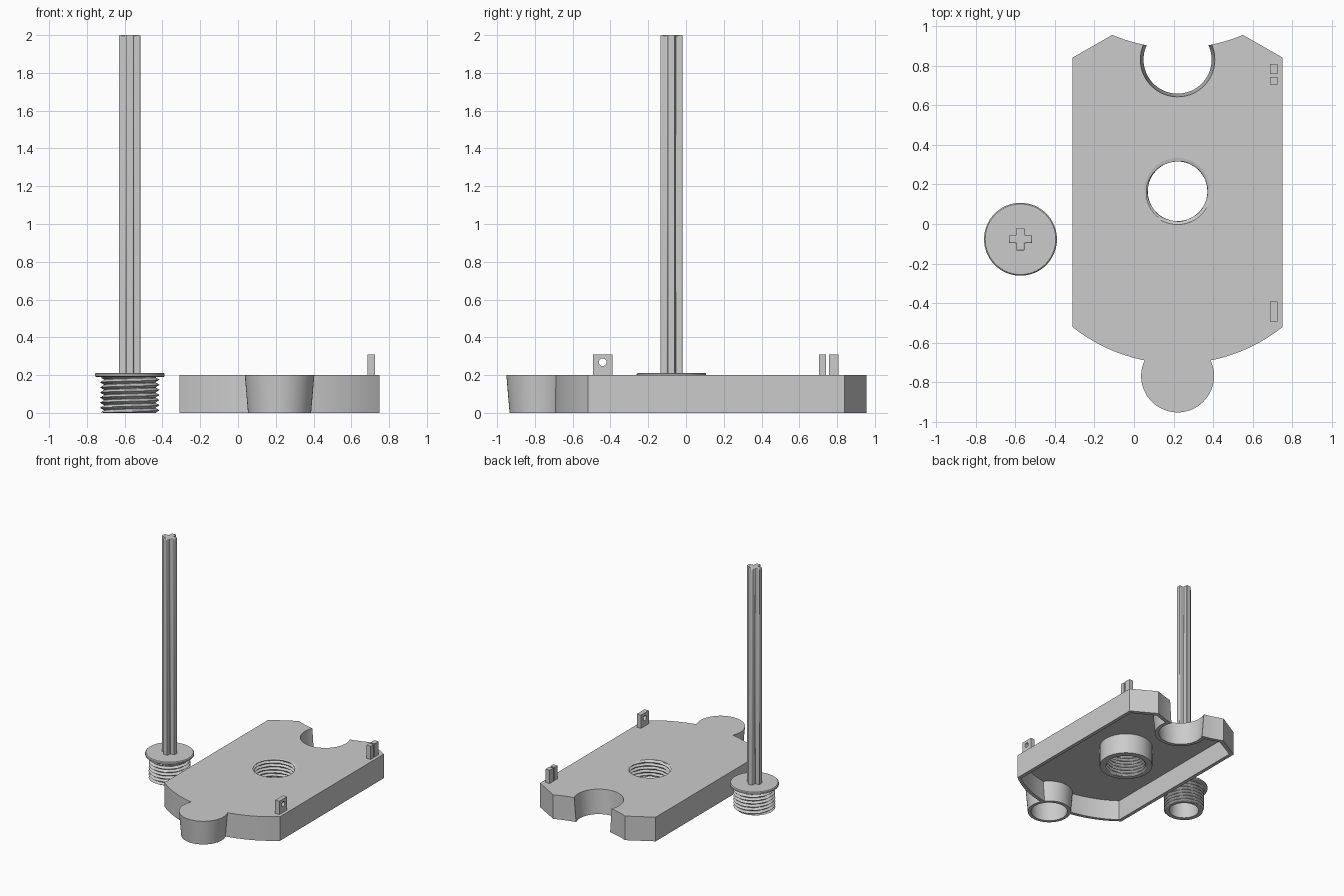
import bpy, bmesh, math
from mathutils import Matrix, Vector

cube = bpy.data.objects.get("Cube")
if cube:
    bpy.data.objects.remove(cube, do_unlink=True)

grey = bpy.data.materials.new("plain_grey")
grey.use_nodes = True
COLOR = (0.6, 0.6, 0.6, 1)
grey.diffuse_color = COLOR
grey.node_tree.nodes["Principled BSDF"].inputs["Base Color"].default_value = COLOR

CX = 0.22            # plate centre line
HEIGHT = 0.2         # plate height
WALL = 0.03
SEG = 72


def finish(name, bm):
    bmesh.ops.recalc_face_normals(bm, faces=bm.faces)
    mesh = bpy.data.meshes.new(name)
    bm.to_mesh(mesh)
    bm.free()
    obj = bpy.data.objects.new(name, mesh)
    bpy.context.collection.objects.link(obj)
    mesh.materials.append(grey)
    return obj


def prism(name, outline, z0, z1):
    bm = bmesh.new()
    base = bm.faces.new([bm.verts.new((x, y, z0)) for x, y in outline])
    top = bmesh.ops.extrude_face_region(bm, geom=[base])["geom"]
    moved = [v for v in top if isinstance(v, bmesh.types.BMVert)]
    bmesh.ops.translate(bm, verts=moved, vec=(0, 0, z1 - z0))
    return finish(name, bm)


def box(name, x, y, z):
    return prism(name, [(x[0], y[0]), (x[1], y[0]), (x[1], y[1]), (x[0], y[1])], *z)


def lathe(name, centre, profile, closed=True):
    """Spin (radius, z) points around a vertical axis."""
    bm = bmesh.new()
    verts = [bm.verts.new((r, 0, z)) for r, z in profile]
    pairs = list(zip(verts, verts[1:])) + ([(verts[-1], verts[0])] if closed else [])
    edges = [bm.edges.new(p) for p in pairs]
    bmesh.ops.spin(bm, geom=verts + edges, cent=(0, 0, 0), axis=(0, 0, 1),
                   angle=math.tau, steps=SEG, use_merge=True)
    bmesh.ops.remove_doubles(bm, verts=bm.verts, dist=1e-5)
    bmesh.ops.translate(bm, verts=bm.verts, vec=(*centre, 0))
    return finish(name, bm)


def cone(name, centre, r0, r1, z0, z1):
    return lathe(name, centre, [(0, z0), (r0, z0), (r1, z1), (0, z1)], closed=False)


def combine(obj, operation, *others):
    for other in others:
        mod = obj.modifiers.new("combine", "BOOLEAN")
        mod.operation, mod.object, mod.solver = operation, other, "EXACT"
        bpy.context.view_layer.objects.active = obj
        bpy.ops.object.modifier_apply(modifier=mod.name)
        bpy.data.objects.remove(other, do_unlink=True)


def thread(name, centre, r_in, r_out, z0, z1, end_r, inward):
    """Helical thread surface: a triangle wave winding up the axis."""
    pitch, rows = 0.027, 64
    bm = bmesh.new()
    grid = []
    for j in range(rows + 1):
        z = z0 + (z1 - z0) * j / rows
        ring = []
        for i in range(SEG):
            phase = (z / pitch - i / SEG) % 1
            r = r_in + (r_out - r_in) * (1 - abs(2 * phase - 1))
            if j in (0, rows):
                r = end_r
            a = math.tau * i / SEG
            ring.append(bm.verts.new((centre[0] + r * math.cos(a),
                                      centre[1] + r * math.sin(a), z)))
        grid.append(ring)
    for low, high in zip(grid, grid[1:]):
        for i in range(SEG):
            k = (i + 1) % SEG
            bm.faces.new((low[i], low[k], high[k], high[i]))
    obj = finish(name, bm)
    # Face the surface toward or away from the axis
    face = obj.data.polygons[0]
    outward = face.normal.dot(Vector((face.center.x - centre[0], face.center.y - centre[1], 0))) > 0
    if outward == inward:
        obj.data.flip_normals()
    return obj


def arc_y(x):
    return 0.147 - math.sqrt(0.852 ** 2 - (x - CX) ** 2)


def plate_outline(t):
    """Outline of the plate, moved inward by t."""
    half, shoulder, n = 0.53 - t, 0.33 - t * 0.4, 28
    front = [CX - half + 2 * half * i / n for i in range(n + 1)]
    back = [CX + shoulder - 2 * shoulder * i / n for i in range(n + 1)]
    points = [(x, arc_y(x) + t) for x in front]
    points.append((CX + half, 0.84 - t * 0.6))
    points += [(x, arc_y(x) + 1.593 - t) for x in back]
    points.append((CX - half, 0.84 - t * 0.6))
    return points


# Plate: hollow underneath, with a tapered tab, matching notch and boss
TAB, NOTCH, HOLE = (CX, -0.767), (CX, 0.83), (CX, 0.165)
plate = prism("plate", plate_outline(0), 0, HEIGHT)
combine(plate, "UNION", cone("tab", TAB, 0.167, 0.184, 0, HEIGHT))
cavity = prism("cavity", plate_outline(WALL), -0.05, HEIGHT - WALL)
combine(cavity, "DIFFERENCE",
        cone("tab_wall", TAB, 0.163, 0.188, -0.06, HEIGHT + 0.04),
        cone("notch_wall", NOTCH, 0.197, 0.222, -0.06, HEIGHT + 0.04),
        cone("boss", HOLE, 0.205, 0.205, -0.06, HEIGHT + 0.04))
combine(plate, "DIFFERENCE", cavity,
        cone("tab_cavity", TAB, 0.137, 0.154, -0.05, HEIGHT - WALL),
        cone("notch", NOTCH, 0.168, 0.192, -0.05, HEIGHT + 0.05),
        cone("bore", HOLE, 0.168, 0.168, -0.05, HEIGHT + 0.05))
hole_thread = thread("hole_thread", HOLE, 0.15, 0.168, 0, HEIGHT, 0.168, True)

# Two lugs on the plate edge: one drilled, one slotted
LUG_X, LUG_Z = (0.686, 0.724), (HEIGHT - 0.01, 0.31)
drilled_lug = box("drilled_lug", LUG_X, (-0.492, -0.39), LUG_Z)
pin = cone("pin_hole", (0, 0), 0.02, 0.02, -0.1, 0.1)
pin.data.transform(Matrix.Translation((0.705, -0.441, 0.268)) @ Matrix.Rotation(math.pi / 2, 4, "Y"))
combine(drilled_lug, "DIFFERENCE", pin)
slotted_lug = box("slotted_lug", LUG_X, (0.703, 0.807), LUG_Z)
combine(slotted_lug, "DIFFERENCE", box("slot", (0.6, 0.8), (0.742, 0.756), (HEIGHT, 0.4)))

# Threaded plug: hollow core under a rounded flange
PLUG = (-0.573, -0.077)
plug = lathe("plug", PLUG, [
    (0, 0.17), (0.11, 0.17), (0.115, 0), (0.137, 0), (0.137, 0.19), (0.178, 0.19),
    (0.184, 0.194), (0.184, 0.206), (0.178, 0.212), (0, 0.212)], closed=False)
plug_thread = thread("plug_thread", PLUG, 0.135, 0.158, 0, 0.19, 0.137, False)

# Cross-shaped post
ARM, RIB = 0.058, 0.02
quarter = [(ARM, -RIB), (ARM, RIB), (RIB, RIB)]
cross = []
for turn in range(4):
    spin = Matrix.Rotation(turn * math.pi / 2, 2)
    cross += [tuple(spin @ Vector(p) + Vector(PLUG)) for p in quarter]
post = prism("post", cross, 0.205, 2.0)
bevel = post.modifiers.new("soft_edges", "BEVEL")
bevel.width, bevel.segments = 0.005, 2

# Smooth round walls, crisp edges
bpy.ops.object.select_all(action="DESELECT")
for obj in (plate, hole_thread, drilled_lug, slotted_lug, plug, plug_thread, post):
    obj.select_set(True)
bpy.context.view_layer.objects.active = plate
bpy.ops.object.shade_smooth_by_angle(angle=math.radians(30))
